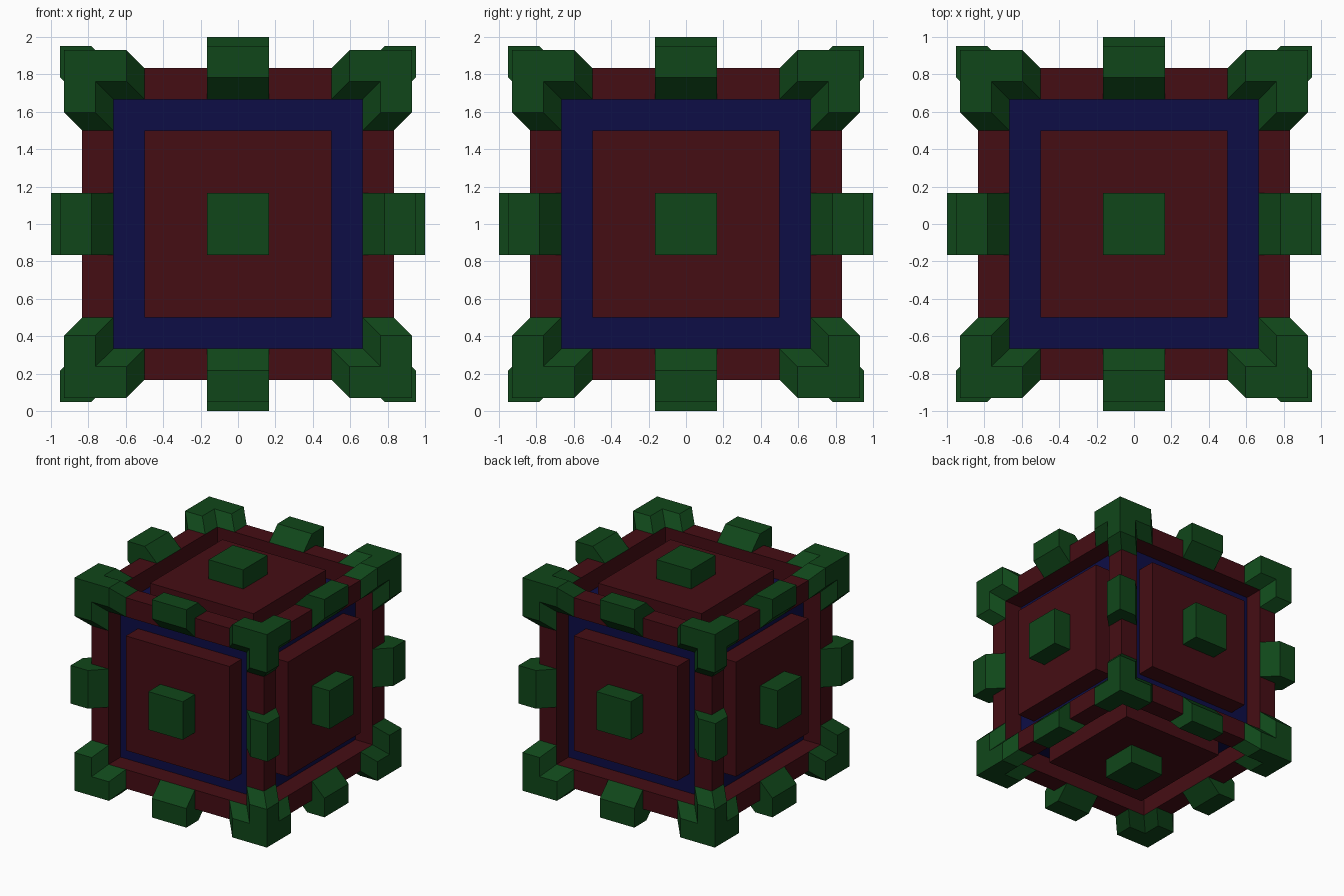
import bpy, bmesh
from itertools import product
from mathutils import Vector

if "Cube" in bpy.data.objects:
    bpy.data.objects.remove(bpy.data.objects["Cube"])

U = 1 / 6                      # grid unit of the design
CENTRE = Vector((0, 0, 1))
W, E, M, O = U, 3 * U, 4 * U, 5 * U   # stud half width, panel, core, frame


def material(name, rgb):
    mat = bpy.data.materials.new(name)
    mat.diffuse_color = (*rgb, 1)
    mat.use_nodes = True
    mat.node_tree.nodes["Principled BSDF"].inputs["Base Color"].default_value = mat.diffuse_color
    return mat


RED = material("dark_red", (0.06, 0.004, 0.007))
GREEN = material("dark_green", (0.005, 0.062, 0.01))
BLUE = material("dark_blue", (0.004, 0.004, 0.062))


def finish(bm, name, mat):
    bmesh.ops.recalc_face_normals(bm, faces=bm.faces[:])
    mesh = bpy.data.meshes.new(name)
    bm.to_mesh(mesh)
    bm.free()
    mesh.materials.append(mat)
    obj = bpy.data.objects.new(name, mesh)
    obj.location = CENTRE
    bpy.context.collection.objects.link(obj)


def raised(name, polys, direction, mat):
    """Solid made by pushing a surface patch one unit along a direction."""
    bm = bmesh.new()
    for poly in polys:
        bm.faces.new([bm.verts.new(p) for p in poly])
    bmesh.ops.remove_doubles(bm, verts=bm.verts[:], dist=1e-5)
    bmesh.ops.recalc_face_normals(bm, faces=bm.faces[:])
    ext = bmesh.ops.extrude_face_region(bm, geom=bm.faces[:], use_keep_orig=True)
    top = [g for g in ext["geom"] if isinstance(g, bmesh.types.BMVert)]
    bmesh.ops.translate(bm, verts=top, vec=Vector(direction).normalized() * U)
    finish(bm, name, mat)


def turn(p, k):
    """Cycle the axes k times."""
    return tuple(p[(i - k) % 3] for i in range(3))


def side_name(direction):
    names = (("left", "right"), ("front", "back"), ("bottom", "top"))
    return "_".join(names[i][c > 0] for i, c in enumerate(direction) if c)


# Inner core
bm = bmesh.new()
bmesh.ops.create_cube(bm, size=2 * M)
finish(bm, "core", BLUE)

# Outer frame: cube with a square recess cut into every face
bm = bmesh.new()
bmesh.ops.create_cube(bm, size=2 * O)
sides = bm.faces[:]
bmesh.ops.inset_individual(bm, faces=sides, thickness=U, use_even_offset=True)
floors = bmesh.ops.extrude_discrete_faces(bm, faces=sides)["faces"]
for f in floors:
    bmesh.ops.translate(bm, verts=f.verts[:], vec=f.normal * -U)
bmesh.ops.delete(bm, geom=floors, context="FACES")
finish(bm, "frame", RED)

# Raised panel and central stud on each of the six sides
for k, s in product(range(3), (-1, 1)):
    d = turn((0, 0, s), k)
    for part, r, h, mat in (("panel", E, M, RED), ("stud", W, O, GREEN)):
        square = [turn((x, y, s * h), k)
                  for x, y in ((-r, -r), (r, -r), (r, r), (-r, r))]
        raised(f"{side_name(d)}_{part}", [square], d, mat)

# Edge studs wrapped over the middle of the twelve frame beams
for k, a, b in product(range(3), (-1, 1), (-1, 1)):
    strips = [[(-W, M, O), (W, M, O), (W, O, O), (-W, O, O)],
              [(-W, O, O), (W, O, O), (W, O, M), (-W, O, M)]]
    polys = [[turn((x, a * y, b * z), k) for x, y, z in s] for s in strips]
    d = turn((0, a, b), k)
    raised(f"{side_name(d)}_edge_stud", polys, d, GREEN)

# Corner caps: an L-shaped patch on each of the three faces at a corner
ell = [(O, O, O), (E, O, O), (E, M, O), (M, M, O), (M, E, O), (O, E, O)]
for d in product((-1, 1), repeat=3):
    polys = [[tuple(c * s for c, s in zip(turn(p, k), d)) for p in ell]
             for k in range(3)]
    raised(f"{side_name(d)}_corner_cap", polys, d, GREEN)
